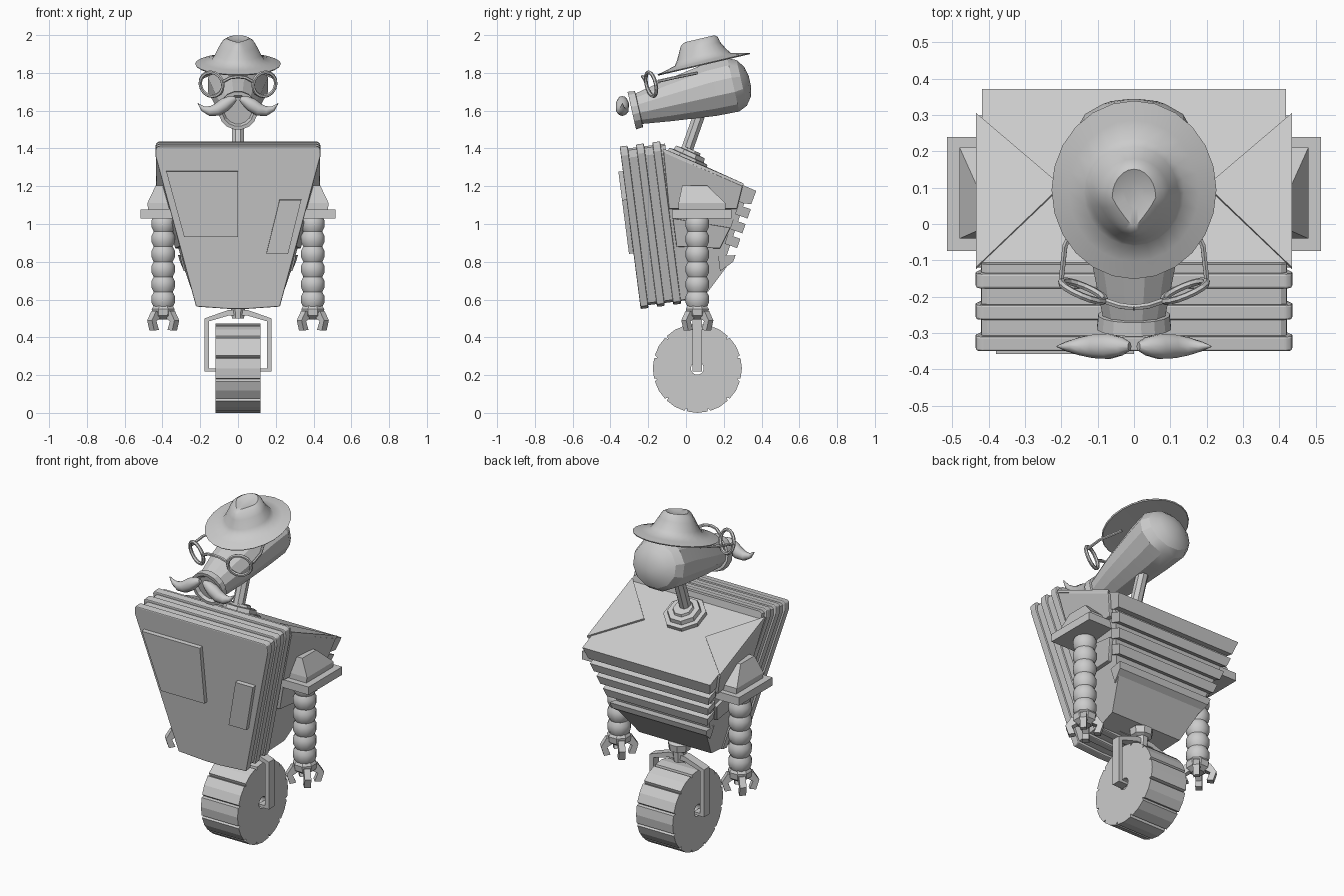
import bpy, bmesh
from math import sin, cos, pi, radians
from mathutils import Vector as V

if "Cube" in bpy.data.objects:
    bpy.data.objects.remove(bpy.data.objects["Cube"])


def make(name, verts, faces, bevel=0, smooth=0):
    me = bpy.data.meshes.new(name)
    me.from_pydata([tuple(v) for v in verts], [], faces)
    bm = bmesh.new()
    bm.from_mesh(me)
    bmesh.ops.recalc_face_normals(bm, faces=bm.faces)
    bm.to_mesh(me)
    bm.free()
    ob = bpy.data.objects.new(name, me)
    bpy.context.collection.objects.link(ob)
    if bevel:
        m = ob.modifiers.new("bevel", 'BEVEL')
        m.width, m.segments = bevel, 2
    if smooth:
        bpy.ops.object.select_all(action='DESELECT')
        ob.select_set(True)
        bpy.context.view_layer.objects.active = ob
        bpy.ops.object.shade_smooth_by_angle(angle=radians(smooth))
    return ob


def loft(name, rings, closed=False, **kw):
    n, k = len(rings[0]), len(rings)
    faces = []
    for i in range(k if closed else k - 1):
        a, b = i * n, (i + 1) % k * n
        faces += [(a + j, a + (j + 1) % n, b + (j + 1) % n, b + j) for j in range(n)]
    if not closed:
        faces += [tuple(range(n)), tuple(range((k - 1) * n, k * n))]
    return make(name, [p for r in rings for p in r], faces, **kw)


def prism(name, pts, vec, **kw):
    return loft(name, [pts, [V(p) + V(vec) for p in pts]], **kw)


def ring(c, u, v, ru, rv, n, phase=0.5):
    return [V(c) + V(u) * ru * cos(2 * pi * (j + phase) / n) + V(v) * rv * sin(2 * pi * (j + phase) / n)
            for j in range(n)]


def tube(name, pts, radii, n=8, **kw):
    pts = [V(p) for p in pts]
    if not isinstance(radii, (list, tuple)):
        radii = [radii] * len(pts)
    rings = []
    for i, p in enumerate(pts):
        d = pts[min(i + 1, len(pts) - 1)] - pts[max(i - 1, 0)]
        q = d.to_track_quat('Z', 'Y')
        rings.append(ring(p, q @ V((1, 0, 0)), q @ V((0, 1, 0)), radii[i], radii[i], n))
    return loft(name, rings, **kw)


def boxes(name, levels, s, **kw):
    return loft(name, [[(s * x0, y0, z), (s * x1, y0, z), (s * x1, y1, z), (s * x0, y1, z)]
                       for x0, x1, y0, y1, z in levels], **kw)


# wheel: grooved tyre with an open hub
def rim(x, r=None):
    pts = []
    for i in range(12):
        for deg, rad in ((-13, .235), (0, .236), (13, .235), (15, .218)):
            a, rr = radians(30 * i + deg), r or rad
            pts.append((x, .06 + rr * cos(a), .236 + rr * sin(a)))
    return pts

loft("wheel", [rim(-.12), rim(.12), rim(.12, .034), rim(-.12, .034)], closed=True)

# fork and swivel
half = [(.05, .545), (.178, .5), (.178, .22), (.11, .22), (.11, .236), (.153, .236), (.153, .485), (.05, .515)]
outline = half + [(-x, z) for x, z in reversed(half)]
prism("fork", [(x, .034, z) for x, z in outline], (0, .052, 0))
tube("swivel", [(0, .06, z) for z in (.5, .56, .57, .61, .62, .7)], [.035, .04, .06, .065, .045, .045], 8)

# layered front plates
N = V((0, .992, .128))


def on_front(x, z):
    return V((x, -.24 - .129 * (z - .55), z))

half = [(.05, .55), (.222, .562), (.437, 1.36), (.435, 1.4), (.42, 1.41)]
plate = half + [(-x, z) for x, z in reversed(half)]
for k in range(3):
    prism("front_plate", [on_front(x, z) + N * .087 * k for x, z in plate], N * .042, bevel=.006)
prism("plate_core", [on_front(x * .965, .98 + (z - .98) * .965) + N * .02 for x, z in plate], N * .22)
for quad in ([(-.38, 1.28), (0, 1.28), (0, .935), (-.285, .935)],
             [(.22, 1.13), (.335, 1.13), (.265, .845), (.15, .845)]):
    prism("front_panel", [on_front(*p) for p in quad], -N * .024)


# rear body, widths follow one sloped side plane
def hw(y, z):
    return .215 + .262 * (z - .58) + .11 * (y + .1)


def slab(name, poly, off=0, **kw):
    return loft(name, [[(s * (hw(y, z) + off), y, z) for y, z in poly] for s in (-1, 1)], **kw)

slab("body", [(-.13, 1.39), (.33, 1.175), (.215, .83), (.25, .82), (.1, .62), (-.06, .59)], -.012)
slab("body_top", [(-.14, 1.4), (.372, 1.175), (.345, 1.105), (.3, 1.11), (-.14, 1.33)], -.004)
B = V((-.088, -.25)).normalized()
for i in range(3):
    a = V((.343, 1.078)) + B * .083 * i
    b = a + B * .052
    back = V((B.y, -B.x)) * .07
    slab("back_rib", [a, b, b + back, a + back], -.004)
slab("lower_back", [(.262, .835), (.25, .8), (.18, .75), (.17, .83)], -.004)

# side panels and triangular shoulder covers
for s in (-1, 1):
    for poly, off in (([(-.12, 1.385), (.3, 1.2), (.27, 1.08), (-.09, 1.08)], .012),
                      ([(-.07, 1.03), (.235, .98), (.18, .87), (-.05, .88)], .01)):
        loft("side_panel", [[(s * (hw(y, z) + o), y, z) for y, z in poly] for o in (-.03, off)], bevel=.005)
    tri = [(s * .435, -.125, 1.385), (s * .435, .3, 1.2), (s * .2, .1, 1.29)]
    prism("shoulder_cover", tri, (0, .006, .014))

# neck and collar
T = V((0, .41, .91))
base = V((0, .005, 1.34))
tube("collar", [base + T * h for h in (-.02, .02, .022, .045, .047, .06)], [.12, .12, .095, .09, .06, .055], 8)
tube("neck", [(0, -.01, 1.35), (0, .085, 1.62)], .034, 8)

# head: long tapering muzzle with a domed back
X, U = V((1, 0, 0)), V((0, -.22, .975))
loft("head", [ring((0, y, z), X, U, rx, rz, 12) for y, z, rx, rz in
              ((-.27, 1.605, .085, .082), (-.1, 1.65, .12, .112), (.13, 1.71, .15, .146), (.25, 1.737, .165, .15),
               (.295, 1.747, .14, .128), (.325, 1.753, .09, .085), (.338, 1.757, .03, .03))], smooth=28)
loft("muzzle_rim", [ring((0, y, z), X, U, r, r, 16) for y, z, r in
                    ((-.265, 1.6, .07), (-.287, 1.6, .085), (-.287, 1.6, .104), (-.25, 1.608, .1), (-.245, 1.609, .07))],
     closed=True)

# moustache
for s in (-1, 1):
    tube("moustache", [(s * x, -.337, z) for x, z in
                       ((.012, 1.665), (.035, 1.655), (.07, 1.632), (.11, 1.605), (.15, 1.598), (.185, 1.61), (.212, 1.638))],
         [.012, .026, .036, .034, .026, .014, .002], 10, smooth=50)

# spectacles
for s in (-1, 1):
    n = V((s * .38, -.9, -.21))
    bpy.ops.mesh.primitive_torus_add(major_radius=.065, minor_radius=.01, major_segments=16, minor_segments=6,
                                     location=(s * .14, -.185, 1.74), rotation=n.to_track_quat('Z', 'Y').to_euler())
    bpy.context.object.name = "spectacle_ring"
    tube("temple", [(s * .2, -.15, 1.755), (s * .19, -.06, 1.775), (s * .135, .06, 1.8)], .008, 6)
    tube("spectacle_bridge", [(s * .085, -.21, 1.75), (s * .04, -.225, 1.775), (0, -.23, 1.78)], .009, 6)

# hat: tilted brim and pinched crown
F, H = V((0, .974, .228)), V((0, -.228, .974))
C = V((0, .093, 1.852))


def hat_ring(rx, ry, h, shift=0, pinch=0):
    pts = []
    for j in range(24):
        a = 2 * pi * j / 24
        k = 1 - pinch * max(0, -sin(a))
        pts.append(C + X * rx * k * cos(a) + F * (ry * sin(a) + shift) + H * h)
    return pts

loft("hat", [hat_ring(.12, .14, -.005), hat_ring(.222, .248, -.01), hat_ring(.227, .252, -.004),
             hat_ring(.18, .2, .008), hat_ring(.138, .152, .02), hat_ring(.122, .134, .045, 0, .1),
             hat_ring(.1, .11, .09, 0, .3), hat_ring(.082, .1, .118, .005, .5), hat_ring(.06, .08, .13, .01, .6),
             hat_ring(.03, .04, .12, .015, .5)], smooth=45)

# arms: shoulder caps, ribbed sleeves and claws
for s in (-1, 1):
    boxes("shoulder_plate", [(.31, .515, -.075, .24, 1.03), (.31, .515, -.075, .24, 1.077)], s)
    boxes("shoulder_cap", [(.31, .475, -.04, .21, 1.07), (.31, .48, -.04, .21, 1.11),
                           (.31, .435, -.02, .11, 1.205)], s)
    pts, radii = [], []
    for i in range(6):
        z = 1.04 - i * .08
        for dz, r in ((0, .052), (.022, .064), (.056, .064)):
            pts.append((s * .396, .06, z - dz))
            radii.append(r)
    tube("arm", pts + [(s * .396, .06, .56)], radii + [.052], 12, smooth=28)
    tube("wrist", [(s * .396, .06, z) for z in (.57, .55, .515, .495)], [.052, .066, .062, .035], 8)
    for k in range(4):
        a = pi / 4 + k * pi / 2
        d, t = V((cos(a), sin(a), 0)), V((-sin(a), cos(a), 0))
        prof = ((.035, .535), (.07, .54), (.102, .49), (.085, .435), (.05, .44), (.068, .485), (.035, .505))
        prism("claw", [V((s * .396, .06, z)) + d * r - t * .018 for r, z in prof], t * .036)
